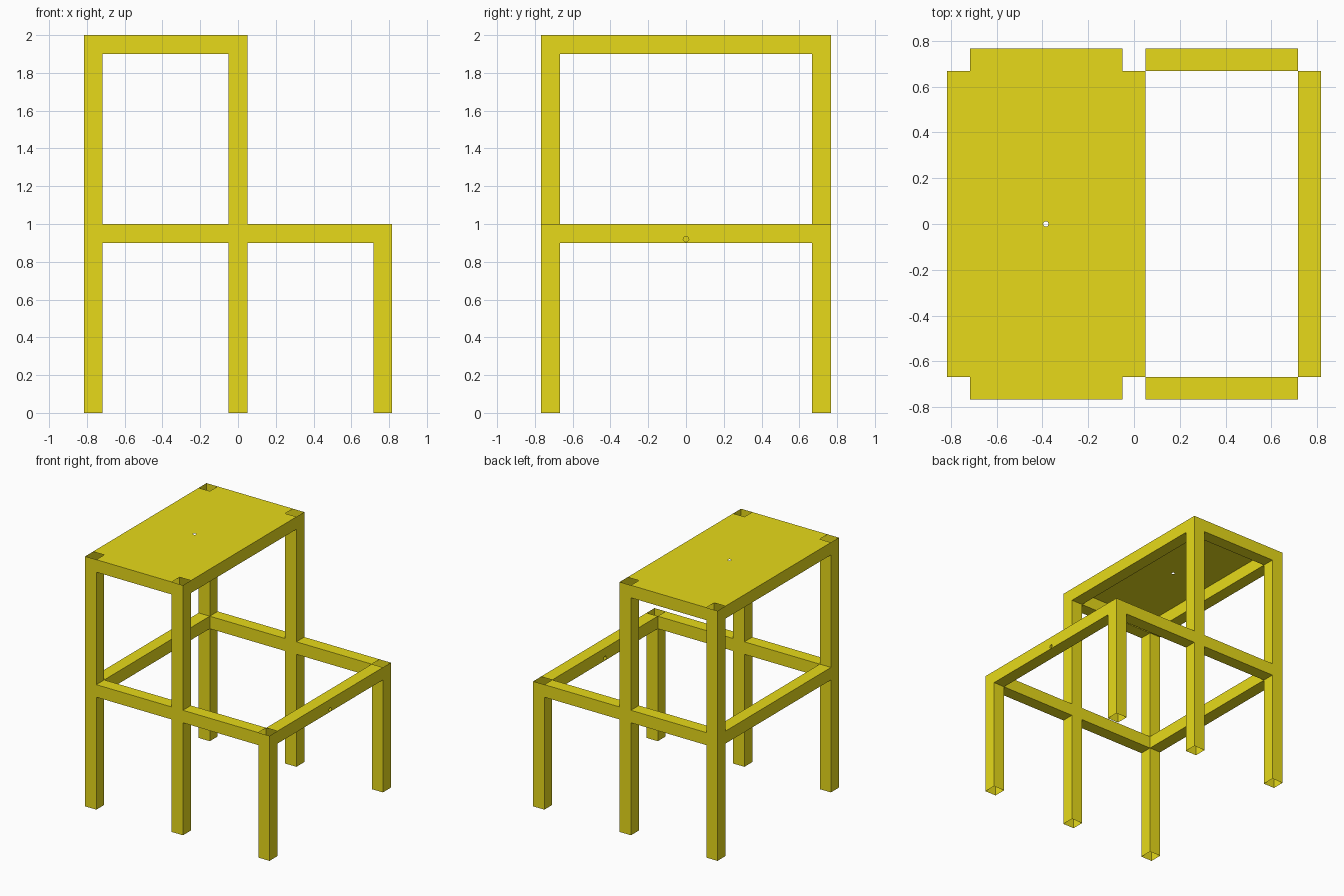
import bpy, bmesh, math
from mathutils import Vector

if "Cube" in bpy.data.objects:
    bpy.data.objects.remove(bpy.data.objects["Cube"])

yellow = bpy.data.materials.new("yellow")
yellow.diffuse_color = (0.8, 0.7, 0.01, 1)
yellow.use_nodes = True
yellow.node_tree.nodes["Principled BSDF"].inputs["Base Color"].default_value = yellow.diffuse_color

# Grid lines of the welded tube frame
XS = [-0.816, -0.717, -0.05, 0.05, 0.717, 0.816]
YS = [-0.767, -0.667, 0.667, 0.767]
ZS = [0, 0.9, 1.0, 1.9, 2.0]


def finish(bm, name):
    mesh = bpy.data.meshes.new(name)
    bm.to_mesh(mesh)
    bm.free()
    obj = bpy.data.objects.new(name, mesh)
    bpy.context.collection.objects.link(obj)
    mesh.materials.append(yellow)
    return obj


def circle(center, u, v, r, n=12):
    return [center + r * (math.cos(2 * math.pi * i / n) * u + math.sin(2 * math.pi * i / n) * v)
            for i in range(n)]


def plate_with_hole(name, corner, u, v, w, h, hole, r, normal):
    """Flat rectangle with a small round hole."""
    bm = bmesh.new()
    rect = [corner, corner + u * w, corner + u * w + v * h, corner + v * h]
    for loop in (rect, circle(hole, u, v, r)):
        vs = [bm.verts.new(p) for p in loop]
        for a, b in zip(vs, vs[1:] + vs[:1]):
            bm.edges.new((a, b))
    bmesh.ops.triangle_fill(bm, use_beauty=True, edges=bm.edges[:], normal=normal)
    for f in bm.faces:
        f.normal_update()
        if f.normal.dot(normal) < 0:
            f.normal_flip()
    return finish(bm, name)


# Cells filled by legs and rails
cells = set()


def fill(i_list, j_list, k_list):
    cells.update((i, j, k) for i in i_list for j in j_list for k in k_list)


fill((0, 2), (0, 2), range(4))        # tall legs
fill((4,), (0, 2), range(2))          # short legs
fill(range(5), (0, 2), (1,))          # lower side rails
fill((0, 4), (1,), (1,))              # lower end rails
fill(range(3), (0, 2), (3,))          # upper side rails
fill((0, 2), (1,), (3,))              # upper end rails

# Frame skin: outer faces only, tubes left open at leg ends
bm = bmesh.new()
axes = (XS, YS, ZS)
for cell in sorted(cells):
    for axis in range(3):
        for side in (0, 1):
            other = list(cell)
            other[axis] += 1 if side else -1
            open_end = axis == 2 and cell[0] in (0, 2, 4) and cell[1] in (0, 2)
            drilled = axis == 0 and cell == (4, 1, 1)
            if tuple(other) in cells or open_end or drilled:
                continue
            a, b = [n for n in range(3) if n != axis]
            pts = []
            for da, db in ((0, 0), (1, 0), (1, 1), (0, 1)):
                p = Vector()
                p[axis] = axes[axis][cell[axis] + side]
                p[a] = axes[a][cell[a] + da]
                p[b] = axes[b][cell[b] + db]
                pts.append(p)
            face = bm.faces.new([bm.verts.new(p) for p in pts])
            face.normal_update()
            if face.normal[axis] * (1 if side else -1) < 0:
                face.normal_flip()
bmesh.ops.remove_doubles(bm, verts=bm.verts[:], dist=1e-4)
finish(bm, "tube_frame")

X, Y, Z = Vector((1, 0, 0)), Vector((0, 1, 0)), Vector((0, 0, 1))

# Thin top panel flush with the upper rails
plate_with_hole("top_panel", Vector((XS[1], YS[1], 2)), X, Y,
                XS[2] - XS[1], YS[2] - YS[1], Vector((-0.385, 0, 2)), 0.012, Z)

# Drilled faces of the low end rail
for name, x, n in (("end_rail_outer_face", XS[5], X), ("end_rail_inner_face", XS[4], -X)):
    plate_with_hole(name, Vector((x, YS[1], ZS[1])), Y, Z,
                    YS[2] - YS[1], 0.1, Vector((x, 0, 0.92)), 0.015, n)

# Wall of the drilled hole
bm = bmesh.new()
rings = [[bm.verts.new(p) for p in circle(Vector((x, 0, 0.92)), Y, Z, 0.015)] for x in (XS[4], XS[5])]
for i in range(12):
    j = (i + 1) % 12
    bm.faces.new((rings[0][i], rings[1][i], rings[1][j], rings[0][j]))
finish(bm, "end_rail_hole_wall")
